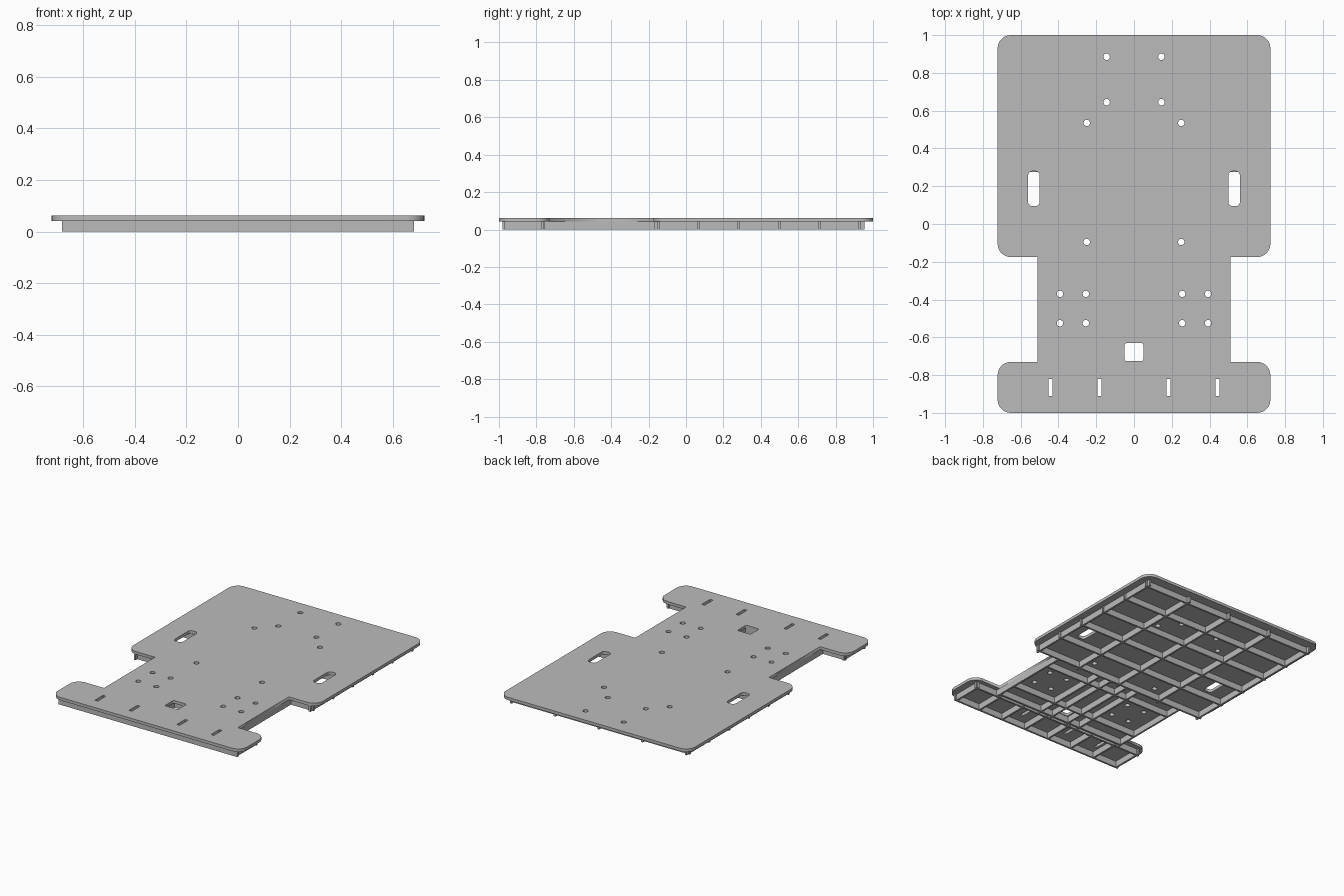
import bpy
from math import cos, sin, pi

if "Cube" in bpy.data.objects:
    bpy.data.objects.remove(bpy.data.objects["Cube"], do_unlink=True)

RIB_TOP, PLATE_TOP, RIB = 0.042, 0.062, 0.013

grey = bpy.data.materials.new("plain grey")
grey.use_nodes = True
colour = (0.5, 0.5, 0.5, 1)
grey.diffuse_color = colour
grey.node_tree.nodes["Principled BSDF"].inputs["Base Color"].default_value = colour


def corner(cx, cy, r, quarter, steps=8):
    """Points of a quarter arc that starts at the given quarter turn."""
    return [(cx + r * cos((quarter + i / steps) * pi / 2),
             cy + r * sin((quarter + i / steps) * pi / 2)) for i in range(steps + 1)]


def rounded(cx, cy, w, h, r):
    """Rounded rectangle loop."""
    a, b = w / 2 - r, h / 2 - r
    signs = [(1, 1), (-1, 1), (-1, -1), (1, -1)]
    return [p for q, (sx, sy) in enumerate(signs)
            for p in corner(cx + sx * a, cy + sy * b, r, q)]


def circle(cx, cy, r=0.017, n=20):
    return [(cx + r * cos(2 * pi * i / n), cy + r * sin(2 * pi * i / n)) for i in range(n)]


def box(name, x0, x1, y0, y1):
    """Rib block that hangs below the plate."""
    bpy.ops.mesh.primitive_cube_add(size=1, location=((x0 + x1) / 2, (y0 + y1) / 2, RIB_TOP / 2))
    ob = bpy.context.object
    ob.name = name
    ob.scale = (x1 - x0, y1 - y0, RIB_TOP)
    ob.data.materials.append(grey)


def rib_x(name, y, half):
    box(name, -half, half, y - RIB / 2, y + RIB / 2)


def rib_y(name, x, y0, y1):
    box(name, x - RIB / 2, x + RIB / 2, y0, y1)


# Plate outline: wide deck, narrow neck, front bar
W, NECK, R = 0.722, 0.51, 0.07
half = (corner(W - R, -1 + R, R, 3) + corner(W - R, -0.73 - R, R, 0)[:-1]
        + [(W - R, -0.73), (NECK, -0.73), (NECK, -0.175), (W - R, -0.175)]
        + corner(W - R, -0.175 + R, R, 3)[1:] + corner(W - R, 1 - R, R, 0))
outline = half + [(-x, y) for x, y in reversed(half)]

# Openings: square hole, mirrored slots and screw holes
loops = [outline, rounded(0, -0.678, 0.1, 0.095, 0.012)]
for s in (-1, 1):
    loops.append(rounded(s * 0.53, 0.187, 0.062, 0.185, 0.024))
    for x in (0.182, 0.442):
        loops.append(rounded(s * x, -0.865, 0.022, 0.09, 0.002))
    for x, y in [(0.145, 0.885), (0.145, 0.645), (0.25, 0.535), (0.25, -0.095),
                 (0.255, -0.37), (0.392, -0.37), (0.255, -0.525), (0.392, -0.525)]:
        loops.append(circle(s * x, y))

curve = bpy.data.curves.new("deck_plate", "CURVE")
curve.dimensions = "2D"
curve.fill_mode = "BOTH"
curve.extrude = (PLATE_TOP - RIB_TOP) / 2
for loop in loops:
    spline = curve.splines.new("POLY")
    spline.points.add(len(loop) - 1)
    for point, (x, y) in zip(spline.points, loop):
        point.co = (x, y, 0, 1)
    spline.use_cyclic_u = True
plate = bpy.data.objects.new("deck_plate", curve)
plate.location.z = (PLATE_TOP + RIB_TOP) / 2
bpy.context.collection.objects.link(plate)
bpy.ops.object.select_all(action="DESELECT")
plate.select_set(True)
bpy.context.view_layer.objects.active = plate
bpy.ops.object.convert(target="MESH")
plate = bpy.context.object
plate.data.materials.clear()
plate.data.materials.append(grey)

# Rear deck rib grid, with ends standing past the outer ribs
for i in range(6):
    rib_x("deck_cross_rib", -0.147 + i * 0.215, 0.682)
for i in range(-2, 3):
    rib_y("deck_long_rib", i * 0.333, -0.172, 0.955)

# Neck ribs, the outer ones flush with the plate edge
for s in (-1, 1):
    rib_y("neck_side_rib", s * (NECK - RIB / 2), -0.768, -0.147)
    rib_y("neck_long_rib", s * 0.16, -0.768, -0.147)
    rib_y("neck_centre_rib", s * 0.065, -0.768, -0.147)
for y in (-0.27, -0.6):
    rib_x("neck_cross_rib", y, NECK - RIB / 2)
rib_x("neck_front_rib", -0.735, NECK - RIB / 2)

# Front bar ribs
for y in (-0.974, -0.768):
    rib_x("bar_cross_rib", y, 0.682)
for i in range(8):
    rib_y("bar_long_rib", -0.667 + i * 1.334 / 7, -0.974, -0.755)
